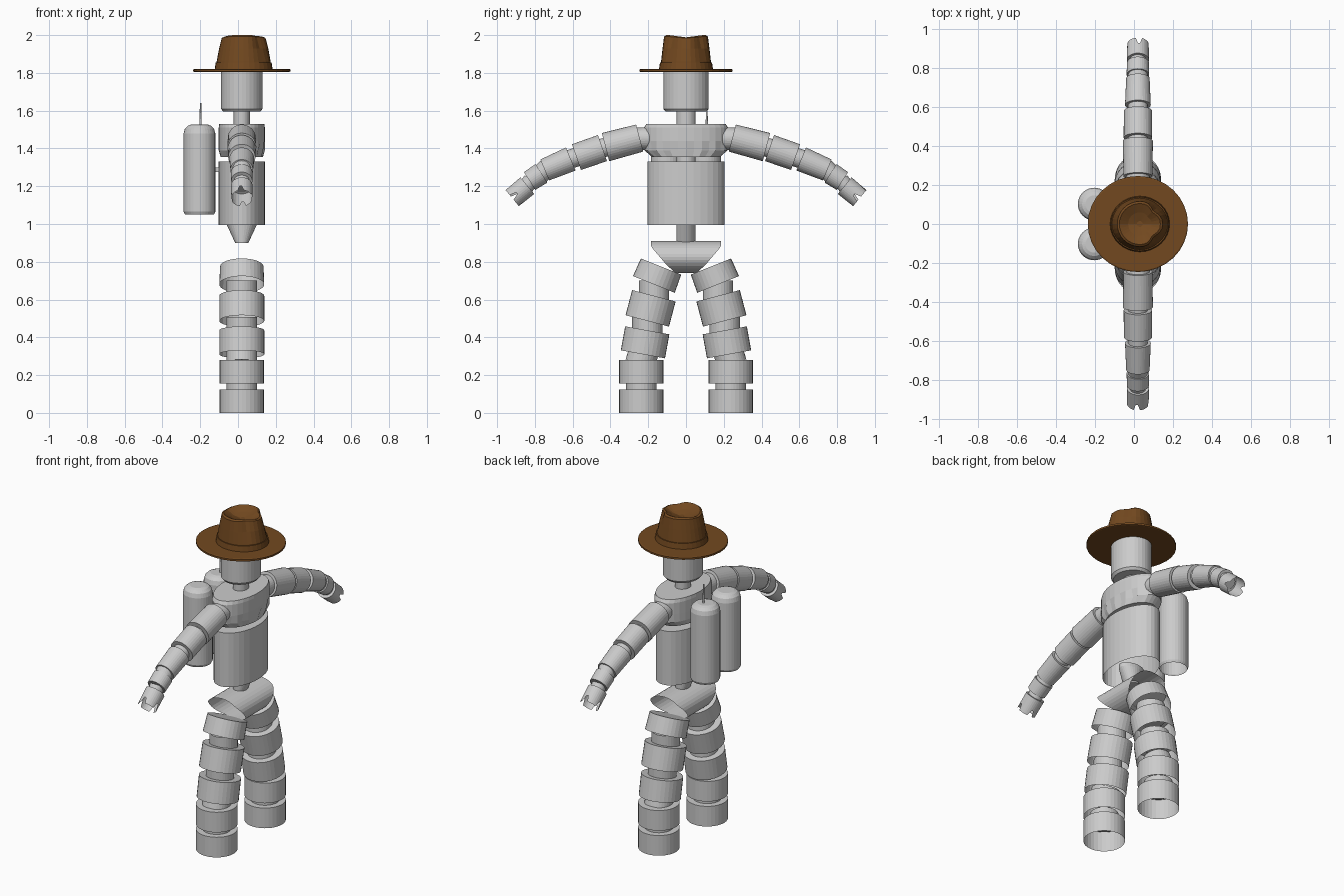
import bpy, math
from mathutils import Vector

if "Cube" in bpy.data.objects:
    bpy.data.objects.remove(bpy.data.objects["Cube"])

CX = 0.02   # body centre line in x
N = 32


def material(name, rgb):
    m = bpy.data.materials.new(name)
    m.diffuse_color = (*rgb, 1)
    m.use_nodes = True
    m.node_tree.nodes["Principled BSDF"].inputs["Base Color"].default_value = m.diffuse_color
    return m


GREY = material("light grey", (0.6, 0.6, 0.6))
BROWN = material("felt brown", (0.17, 0.066, 0.014))


def loft(name, rings, mat=GREY, start=True, end=True):
    """Skin a list of equal point rings, optionally capping both ends."""
    n = len(rings[0])
    verts = [p for r in rings for p in r]
    faces = []
    for k in range(len(rings) - 1):
        for i in range(n):
            j = (i + 1) % n
            faces.append((k * n + i, k * n + j, (k + 1) * n + j, (k + 1) * n + i))
    if start:
        faces.append(tuple(reversed(range(n))))
    if end:
        faces.append(tuple(range((len(rings) - 1) * n, len(rings) * n)))
    me = bpy.data.meshes.new(name)
    me.from_pydata(verts, [], faces)
    me.materials.append(mat)
    ob = bpy.data.objects.new(name, me)
    bpy.context.collection.objects.link(ob)
    return ob


def oval(z, rx, ry, cx=CX, cy=0.0, n=N):
    return [Vector((cx + rx * math.cos(2 * math.pi * i / n),
                    cy + ry * math.sin(2 * math.pi * i / n), z)) for i in range(n)]


def stack(name, levels, mat=GREY, cx=CX, cy=0.0, start=True, end=True):
    """Upright turned part from (z, rx, ry) levels."""
    return loft(name, [oval(z, a, b, cx, cy) for z, a, b in levels], mat, start, end)


def tube_ring(p, axis, r, n=N, jag=0.0):
    """Circle round an axis lying in the yz plane; jag notches the edge."""
    side = Vector((1, 0, 0))
    up = axis.cross(side)
    ring = []
    for i in range(n):
        a = 2 * math.pi * i / n
        ring.append(p + r * (math.cos(a) * side + math.sin(a) * up)
                    - axis * (jag if i % 8 in (0, 1) else 0))
    return ring


def tube(name, p0, p1, r0, r1, start=True, end=True, jag=0.0):
    """Tube between two (y, z) points."""
    a, b = Vector((CX, *p0)), Vector((CX, *p1))
    axis = (b - a).normalized()
    return loft(name, [tube_ring(a, axis, r0), tube_ring(b, axis, r1, jag=jag)],
                GREY, start, end)


# ---- head, neck and spine ----
stack("head", [(1.595, 0.098, 0.108), (1.61, 0.11, 0.12), (1.81, 0.11, 0.12)])
stack("neck", [(1.52, 0.043, 0.05), (1.6, 0.043, 0.05)])
stack("spine", [(1.32, 0.045, 0.05), (1.37, 0.045, 0.05)])
stack("waist", [(0.9, 0.035, 0.05), (0.997, 0.08, 0.05), (1.02, 0.08, 0.05)])

# ---- chest with pleated front hem ----
hem = oval(1.39, 0.122, 0.22)
for i, p in enumerate(hem):
    if p.x > CX + 0.04 and i % 2:
        p.x -= 0.012
loft("chest", [oval(1.355, 0.112, 0.18), hem, oval(1.44, 0.122, 0.222),
               oval(1.51, 0.122, 0.222), oval(1.53, 0.12, 0.21)])
stack("abdomen", [(0.995, 0.122, 0.203), (1.33, 0.122, 0.203)], start=False)

# ---- pelvis: sideways shell, wide at the top and narrow at the crotch ----
def pelvis_half(z):
    if z > 0.88:
        return 0.185
    if z > 0.78:
        return 0.1 + (z - 0.78) * 0.85
    return 0.055 + (z - 0.74) * 1.1


section = [(CX + 0.118 * math.cos(2 * math.pi * i / N),
            0.825 + 0.085 * math.sin(2 * math.pi * i / N)) for i in range(N)]
loft("pelvis", [[Vector((x, s * pelvis_half(z), z)) for x, z in section]
                for s in (1, -1)], start=False, end=False)

# ---- limbs: (top y, top z), (bottom y, bottom z), top and bottom radius ----
leg = [((0.132, 0.775), (0.17, 0.68), 0.115, 0.119),
       ((0.17, 0.62), (0.205, 0.487), 0.119, 0.119),
       ((0.205, 0.437), (0.228, 0.31), 0.119, 0.119),
       ((0.237, 0.28), (0.237, 0.155), 0.117, 0.117),
       ((0.237, 0.125), (0.237, 0.0), 0.117, 0.117)]
arm = [((0.245, 1.455), (0.426, 1.407), 0.074, 0.077),
       ((0.442, 1.402), (0.58, 1.354), 0.073, 0.072),
       ((0.61, 1.344), (0.748, 1.286), 0.066, 0.06),
       ((0.765, 1.268), (0.828, 1.228), 0.058, 0.056)]

for s, word in ((1, "right"), (-1, "left")):
    def side(p):
        return (s * p[0], p[1])

    for limb, parts, core in (("leg", leg, 0.08), ("arm", arm, 0.05)):
        for k, (a, b, r0, r1) in enumerate(parts):
            tube(f"{word}_{limb}_segment_{k + 1}", side(a), side(b), r0, r1,
                 end=limb == "arm")
        # narrow joints showing in the gaps
        for k in range(len(parts) - 1):
            a, b = Vector(parts[k][1]), Vector(parts[k + 1][0])
            d = (b - a).normalized() * 0.02
            tube(f"{word}_{limb}_joint_{k + 1}", side(a - d), side(b + d), core, core)
    tube(f"{word}_shoulder_joint", side((0.17, 1.455)), side((0.26, 1.45)), 0.06, 0.06)
    tube(f"{word}_wrist", side((0.82, 1.232)), side((0.85, 1.195)), 0.042, 0.042)
    # open cuffed hand with notched fingers
    tube(f"{word}_hand", side((0.84, 1.203)), side((0.92, 1.137)), 0.057, 0.056,
         end=False, jag=0.035)

    # back tank with rounded shoulders and an open base
    stack(f"{word}_tank", [(z, r, r) for z, r in
                           ((1.05, 0.077), (1.065, 0.084), (1.48, 0.084),
                            (1.505, 0.077), (1.52, 0.062), (1.526, 0.045))],
          cx=-0.204, cy=s * 0.102, start=False)

# ---- tank fittings ----
stack("antenna", [(1.52, 0.006, 0.006), (1.64, 0.004, 0.004)], cx=-0.198, cy=0.11)
stack("tank_bracket", [(1.275, 0.02, 0.03), (1.3, 0.02, 0.03)], cx=-0.107)

# ---- hat ----
stack("hat_brim", [(1.805, 0.25, 0.24), (1.807, 0.257, 0.246),
                   (1.818, 0.257, 0.246), (1.821, 0.25, 0.24)], BROWN)
stack("hat_band", [(1.82, 0.153, 0.143), (1.855, 0.148, 0.138)], BROWN, cx=0.03)


def crown_ring(z, rx, ry, pinch=0.0, dip=0.0):
    """Oval pressed in at both front corners, with a dipped centre line."""
    ring = oval(z, rx, ry, 0.03)
    for i, p in enumerate(ring):
        a = abs((2 * math.pi * i / N + math.pi) % (2 * math.pi) - math.pi)
        f = 1 - pinch * max(0, 1 - abs(a - 0.75) / 0.5)
        p.x, p.y = 0.03 + (p.x - 0.03) * f, p.y * f
        p.z -= dip * max(0, 1 - abs(p.y) / 0.09)
    return ring


loft("hat_crown", [crown_ring(1.82, 0.145, 0.135),
                   crown_ring(1.86, 0.143, 0.132, 0.02),
                   crown_ring(1.93, 0.13, 0.124, 0.1),
                   crown_ring(1.992, 0.116, 0.116, 0.18, 0.008),
                   crown_ring(2.0, 0.105, 0.105, 0.18, 0.012),
                   crown_ring(1.985, 0.06, 0.06, 0.1, 0.02),
                   crown_ring(1.975, 0.015, 0.015, 0, 0.015)], BROWN)
